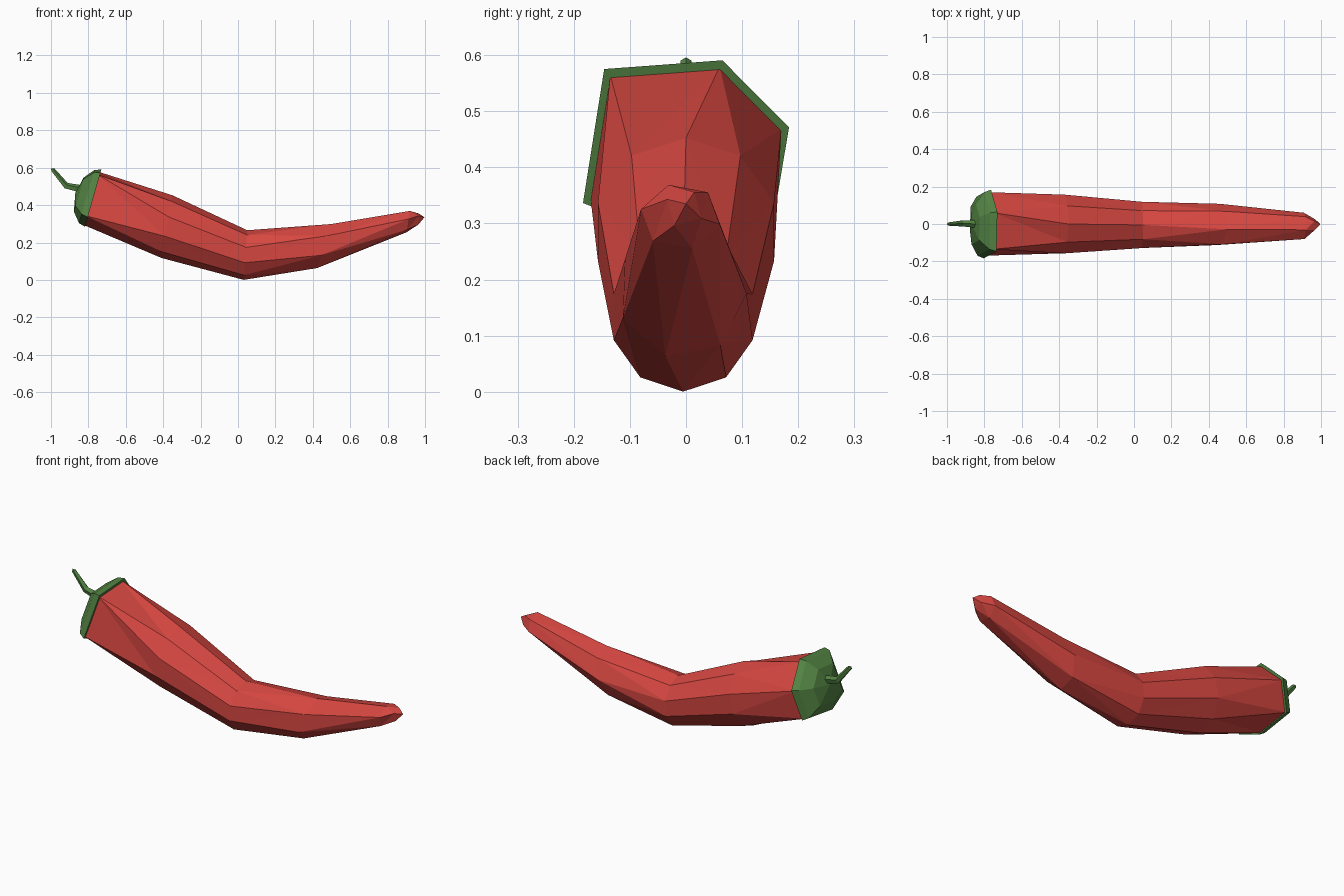
import bpy, bmesh, math
from mathutils import Vector

if "Cube" in bpy.data.objects:
    bpy.data.objects.remove(bpy.data.objects["Cube"])


def material(name, color):
    m = bpy.data.materials.new(name)
    m.diffuse_color = (*color, 1)
    m.use_nodes = True
    m.node_tree.nodes["Principled BSDF"].inputs["Base Color"].default_value = m.diffuse_color
    return m


RED = material("pepper red", (0.68, 0.063, 0.053))
GREEN = material("stem green", (0.085, 0.225, 0.055))


def oval(n, phase, ry, rv):
    """Cross-section with n corners as (y, up) pairs."""
    return [(ry * math.cos(math.radians(phase + 360 * i / n)),
             rv * math.sin(math.radians(phase + 360 * i / n))) for i in range(n)]


def scaled(points, s):
    return [(y * s, v * s) for y, v in points]


def loft(name, rings, mat):
    """Skin rings of (x, y, z, tilt, section); side counts may differ."""
    bm = bmesh.new()
    loops = []
    for x, y, z, tilt, section in rings:
        t = math.radians(tilt)
        up = Vector((math.sin(t), 0, math.cos(t)))
        section = sorted(section, key=lambda p: math.atan2(p[1], p[0]) % math.tau)
        loops.append([(math.atan2(v, w) % math.tau,
                       bm.verts.new(Vector((x, y + w, z)) + up * v)) for w, v in section])

    def angle(loop, i):
        return loop[i % len(loop)][0] + math.tau * (i // len(loop))

    for a, b in zip(loops, loops[1:]):
        i = j = 0
        na, nb = [len(r) if len(r) > 1 else 0 for r in (a, b)]
        while i < na or j < nb:
            va, vb = a[i % len(a)][1], b[j % len(b)][1]
            if j >= nb or (i < na and angle(a, i + 1) <= angle(b, j + 1)):
                i += 1
                bm.faces.new((va, a[i % len(a)][1], vb))
            else:
                j += 1
                bm.faces.new((va, b[j % len(b)][1], vb))
    for loop in (loops[0], loops[-1]):
        if len(loop) > 2:
            bm.faces.new([v for _, v in loop])
    bmesh.ops.recalc_face_normals(bm, faces=bm.faces)
    me = bpy.data.meshes.new(name)
    bm.to_mesh(me)
    bm.free()
    me.materials.append(mat)
    ob = bpy.data.objects.new(name, me)
    bpy.context.collection.objects.link(ob)
    return ob


# Uneven six-sided outline shared by the fruit's shoulder and the cap
HEX = [(0.06, 0.15), (0.17, 0.035), (0.145, -0.12),
       (-0.05, -0.145), (-0.17, -0.095), (-0.135, 0.135)]
POINT = [(0, 0)]

# Curved fruit, from the shoulder to the tip
loft("pepper_body", [
    (-0.79, 0, 0.435, 16, HEX),
    (-0.38, 0, 0.285, 10, oval(10, -90, 0.165, 0.17)),
    (0.04, -0.005, 0.133, 4, oval(10, -90, 0.13, 0.133)),
    (0.46, -0.007, 0.18, 18, oval(7, -105, 0.115, 0.127)),
    (0.91, -0.01, 0.312, 8, oval(6, 107, 0.072, 0.06)),
    (0.965, -0.003, 0.326, 0, oval(4, 60, 0.035, 0.034)),
    (0.997, 0, 0.335, 0, POINT),
], RED)

# Green cap over the shoulder
loft("pepper_cap", [
    (-0.775, 0, 0.435, 16, scaled(HEX, 1.08)),
    (-0.81, 0, 0.443, 16, scaled(HEX, 1.0)),
    (-0.852, 0, 0.455, 16, scaled(HEX, 0.64)),
    (-0.87, 0, 0.465, 16, POINT),
], GREEN)

# Thin bent stem
loft("stem", [
    (-0.84, 0, 0.485, 16, oval(5, 90, 0.022, 0.022)),
    (-0.92, 0.003, 0.503, 30, oval(5, 90, 0.017, 0.018)),
    (-0.99, 0, 0.588, 50, oval(5, 90, 0.01, 0.012)),
    (-1.0, 0, 0.596, 50, POINT),
], GREEN)
